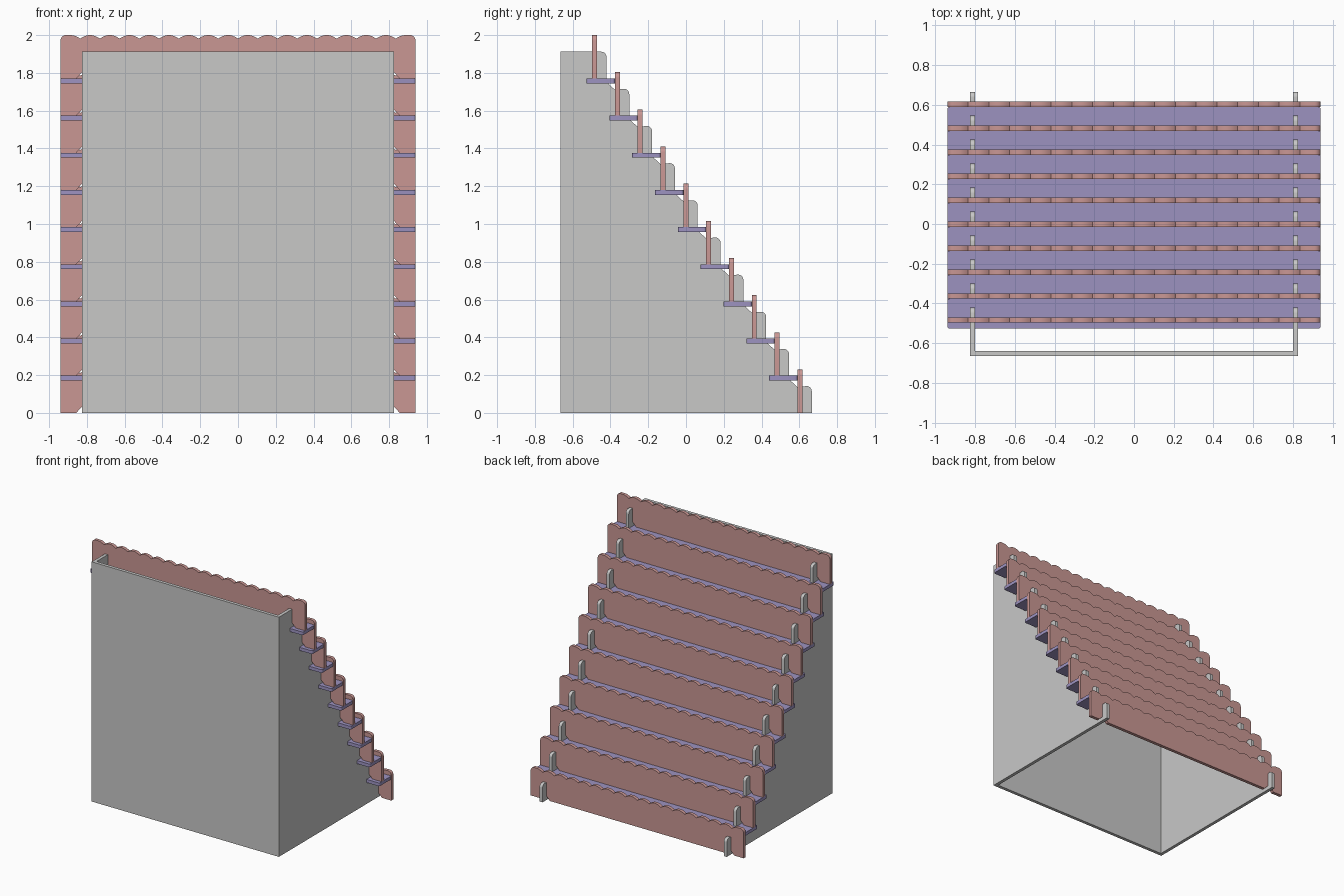
import bpy, bmesh, math

if "Cube" in bpy.data.objects:
    bpy.data.objects.remove(bpy.data.objects["Cube"])

STEPS = 10
DY, DZ = 0.1208, 0.1967      # spacing from one step to the next
Y0 = 0.603                   # middle of the lowest riser
T = 0.026                    # board thickness
W = 0.94                     # half width of the shelves
PX = 0.8135                  # middle of each side panel
BACK = -0.665                # outer face of the upright panel
TOOTH_H, TOOTH_Y = 0.142, 0.063


def material(name, rgb):
    m = bpy.data.materials.new(name)
    m.diffuse_color = (*rgb, 1)
    m.use_nodes = True
    m.node_tree.nodes["Principled BSDF"].inputs["Base Color"].default_value = m.diffuse_color
    return m


grey = material("light grey", (0.58, 0.58, 0.575))
red = material("dusty red", (0.59, 0.31, 0.295))
purple = material("soft purple", (0.335, 0.29, 0.53))


def extrude(name, outline, place, direction, mat, smooth=True):
    """Flat outline mapped into space by place(), then given thickness."""
    bm = bmesh.new()
    face = bm.faces.new([bm.verts.new(place(a, b)) for a, b in outline])
    new = bmesh.ops.extrude_face_region(bm, geom=[face])["geom"]
    bmesh.ops.translate(bm, vec=direction,
                        verts=[v for v in new if isinstance(v, bmesh.types.BMVert)])
    bmesh.ops.recalc_face_normals(bm, faces=bm.faces)
    mesh = bpy.data.meshes.new(name)
    bm.to_mesh(mesh)
    bm.free()
    obj = bpy.data.objects.new(name, mesh)
    bpy.context.collection.objects.link(obj)
    mesh.materials.append(mat)
    if smooth:
        bpy.context.view_layer.objects.active = obj
        obj.select_set(True)
        bpy.ops.object.shade_smooth_by_angle(angle=math.radians(30))
        obj.select_set(False)
    return obj


def arc(cx, cy, r, a0, a1, n=6):
    return [(cx + r * math.cos(math.radians(a0 + (a1 - a0) * i / n)),
             cy + r * math.sin(math.radians(a0 + (a1 - a0) * i / n)))
            for i in range(n + 1)]


# Stepped side panels: rounded hooks with flared slots for the risers
profile = [(BACK + T, 0), (Y0 + TOOTH_Y, 0)]
for i in range(STEPS):
    y, z = Y0 - i * DY, i * DZ
    r = 0.028
    if i:
        profile.append((y + TOOTH_Y, z - T))
    profile += arc(y + TOOTH_Y - r, z + TOOTH_H - r, r, 0, 90)
    if i < STEPS - 1:
        profile += [(y - T / 2, z + TOOTH_H - 0.005), (y - 0.05, z + DZ - T)]
profile.append((BACK + T, (STEPS - 1) * DZ + TOOTH_H))
for side, sx in (("left", -1), ("right", 1)):
    extrude(side + "_side_panel", profile,
            lambda a, b: (sx * PX - T / 2, a, b), (T, 0, 0), grey)

# Upright panel joining the two sides
top = (STEPS - 1) * DZ + TOOTH_H
hx = PX + T / 2
extrude("upright_panel", [(-hx, 0), (hx, 0), (hx, top), (-hx, top)],
        lambda a, b: (a, BACK, b), (0, T, 0), grey, False)


# Riser outline: scalloped top, rounded ends, flared notches at the sides
def riser_outline():
    h, r, bumps, dip = 0.23, 0.03, 18, 0.019
    pts = [(-W, 0)]
    for c in (-PX, PX):
        pts += [(c - 0.043, 0), (c - T / 2, 0.032), (c + T / 2, 0.032), (c + 0.043, 0)]
    pts.append((W, 0))
    step = 2 * W / bumps
    pts += arc(W - r, h - r, r, 0, 90)
    for k in range(bumps):
        right = W - k * step
        for j in range(9):
            u = j / 8
            x = right - u * step
            z = h - dip * (2 * u - 1) ** 2
            if abs(x) < W - step / 2 - 0.001 and not (k and j == 0):
                pts.append((x, z))
    pts += arc(-W + r, h - r, r, 90, 180)
    return pts


scallops = riser_outline()
for i in range(STEPS):
    y, z = Y0 - i * DY, i * DZ
    extrude(f"riser_{i + 1}", scallops,
            lambda a, b: (a, y - T / 2, z + b), (0, T, 0), red)

# Flat treads, each one carrying the next riser
for i in range(STEPS - 1):
    y1 = Y0 - i * DY - T / 2
    y0, r, z = y1 - 0.15, 0.012, (i + 1) * DZ
    tread = (arc(W - r, y1 - r, r, 0, 90, 4) + arc(-W + r, y1 - r, r, 90, 180, 4)
             + arc(-W + r, y0 + r, r, 180, 270, 4) + arc(W - r, y0 + r, r, 270, 360, 4))
    extrude(f"tread_{i + 1}", tread,
            lambda a, b: (a, b, z - T), (0, 0, T), purple)
